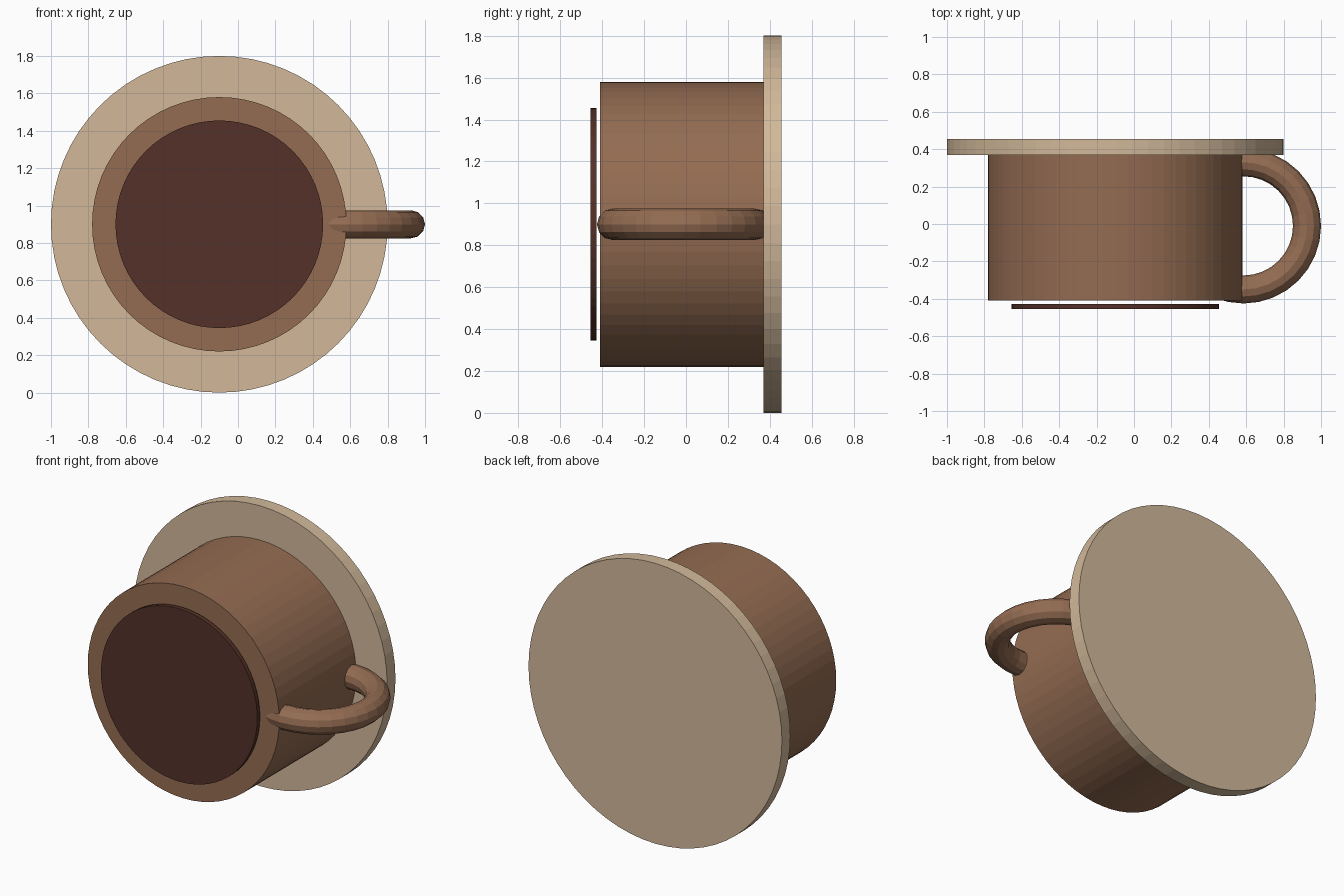
import bpy
from math import pi

cube = bpy.data.objects.get("Cube")
if cube:
    bpy.data.objects.remove(cube, do_unlink=True)

AXIS_X, AXIS_Z = -0.10, 0.90


def linear(c):
    c /= 255
    return c / 12.92 if c <= 0.04045 else ((c + 0.055) / 1.055) ** 2.4


def material(name, r, g, b):
    mat = bpy.data.materials.new(name)
    mat.use_nodes = True
    colour = (linear(r), linear(g), linear(b), 1)
    mat.diffuse_color = colour
    mat.node_tree.nodes["Principled BSDF"].inputs["Base Color"].default_value = colour
    return mat


def disc(name, radius, front, back, mat):
    """Closed cylinder lying along y on the shared axis."""
    bpy.ops.mesh.primitive_cylinder_add(
        vertices=64, radius=radius, depth=back - front,
        location=(AXIS_X, (front + back) / 2, AXIS_Z), rotation=(pi / 2, 0, 0))
    finish(name, mat)


def finish(name, mat):
    obj = bpy.context.object
    obj.name = name
    obj.data.materials.append(mat)


tan = material("saucer tan", 210, 185, 154)
brown = material("cup brown", 148, 108, 82)
dark = material("coffee dark brown", 84, 49, 40)

# Saucer, cup body and the drink surface floating just off the rim
disc("saucer", 0.90, 0.37, 0.455, tan)
disc("cup_body", 0.68, -0.41, 0.37, brown)
disc("drink_surface", 0.555, -0.455, -0.427, dark)

# Ring handle, its inner half buried in the cup
bpy.ops.mesh.primitive_torus_add(
    major_radius=0.34, minor_radius=0.075, major_segments=32, minor_segments=12,
    location=(0.585, -0.01, AXIS_Z))
finish("handle", brown)
